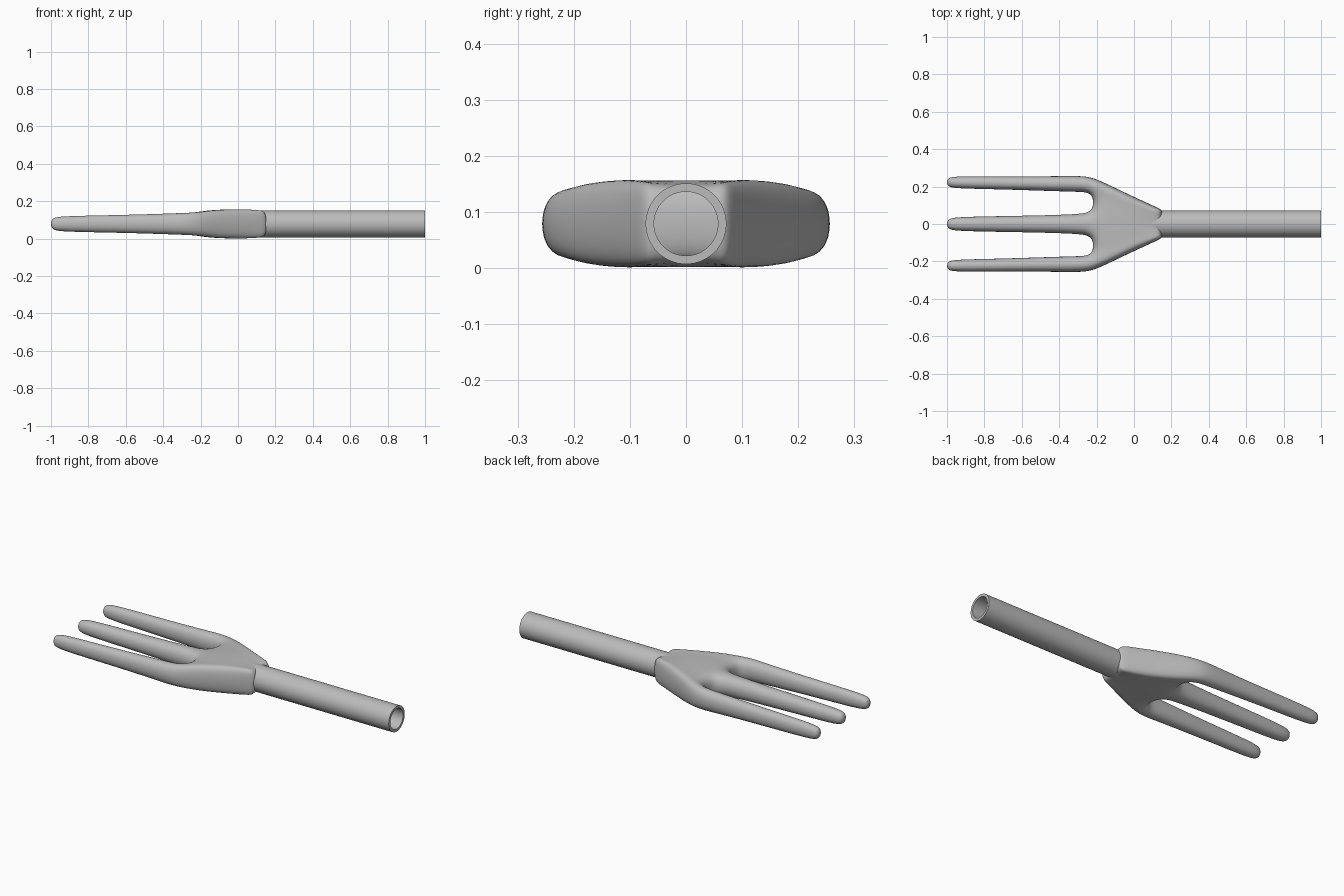
import bpy, bmesh, math
from mathutils import Vector

cube = bpy.data.objects.get("Cube")
if cube:
    bpy.data.objects.remove(cube, do_unlink=True)

MID_Z = 0.079

grey = bpy.data.materials.new("plain grey")
grey.use_nodes = True
colour = (0.5, 0.5, 0.5, 1)
grey.diffuse_color = colour
grey.node_tree.nodes["Principled BSDF"].inputs["Base Color"].default_value = colour


def finish(bm, name):
    bmesh.ops.recalc_face_normals(bm, faces=bm.faces)
    mesh = bpy.data.meshes.new(name)
    bm.to_mesh(mesh)
    bm.free()
    mesh.materials.append(grey)
    ob = bpy.data.objects.new(name, mesh)
    bpy.context.collection.objects.link(ob)
    bpy.ops.object.select_all(action="DESELECT")
    ob.select_set(True)
    bpy.context.view_layer.objects.active = ob
    return ob


# Fork head: stations from handle to tips
# x, outer edge, inner edge of side prong, edge of middle prong, three half heights
stations = [
    (0.155, 0.075, 0.05, 0.02, 0.072, 0.068, 0.064),
    (0.11, 0.096, 0.06, 0.025, 0.076, 0.074, 0.071),
    (0.0, 0.147, 0.09, 0.035, 0.081, 0.079, 0.079),
    (-0.12, 0.205, 0.14, 0.05, 0.082, 0.071, 0.076),
    (-0.22, 0.253, 0.165, 0.07, 0.072, 0.060, 0.066),
    (-0.29, 0.262, 0.168, 0.058, 0.064, 0.064, 0.064),
    (-0.45, 0.258, 0.173, 0.051, 0.057, 0.057, 0.057),
    (-0.7, 0.258, 0.182, 0.046, 0.050, 0.050, 0.050),
    (-0.95, 0.258, 0.187, 0.041, 0.045, 0.045, 0.045),
    (-1.004, 0.250, 0.197, 0.029, 0.033, 0.033, 0.033),
]
WEB_END = 4  # the webbing between the prongs stops at this station

bm = bmesh.new()
top, bottom = [], []
for x, *rest in stations:
    half = list(zip(rest[:3], rest[3:]))
    row = [(-y, h) for y, h in half] + [(y, h) for y, h in reversed(half)]
    top.append([bm.verts.new((x, y, MID_Z + h)) for y, h in row])
    bottom.append([bm.verts.new((x, y, MID_Z - h)) for y, h in row])

twin = {}
for t_row, b_row in zip(top, bottom):
    twin.update(zip(t_row, b_row))

# Upper and lower skins, leaving the slots open
for i in range(len(stations) - 1):
    for j in range(5):
        if j % 2 and i >= WEB_END:
            continue
        quad = [top[i][j], top[i][j + 1], top[i + 1][j + 1], top[i + 1][j]]
        bm.faces.new(quad)
        bm.faces.new([twin[v] for v in reversed(quad)])

# Walls round the outline
for e in [e for e in bm.edges if e.is_boundary and e.verts[0] in twin]:
    a, b = e.verts
    bm.faces.new((a, b, twin[b], twin[a]))

head = finish(bm, "fork_head")
sub = head.modifiers.new("rounding", "SUBSURF")
sub.levels = sub.render_levels = 3
bpy.ops.object.shade_smooth()

# Hollow handle: a tube section turned about the x axis
bm = bmesh.new()
SIDES = 64
section = [(0.02, 0.057), (0.02, 0.072), (1.0, 0.072), (1.0, 0.057)]
rings = []
for k in range(SIDES):
    a = 2 * math.pi * k / SIDES
    rings.append([bm.verts.new(Vector((x, r * math.cos(a), MID_Z + r * math.sin(a))))
                  for x, r in section])
for k in range(SIDES):
    p, q = rings[k], rings[(k + 1) % SIDES]
    for s in range(4):
        t = (s + 1) % 4
        bm.faces.new((p[s], p[t], q[t], q[s]))
finish(bm, "handle_tube")
bpy.ops.object.shade_smooth_by_angle(angle=math.radians(30))
